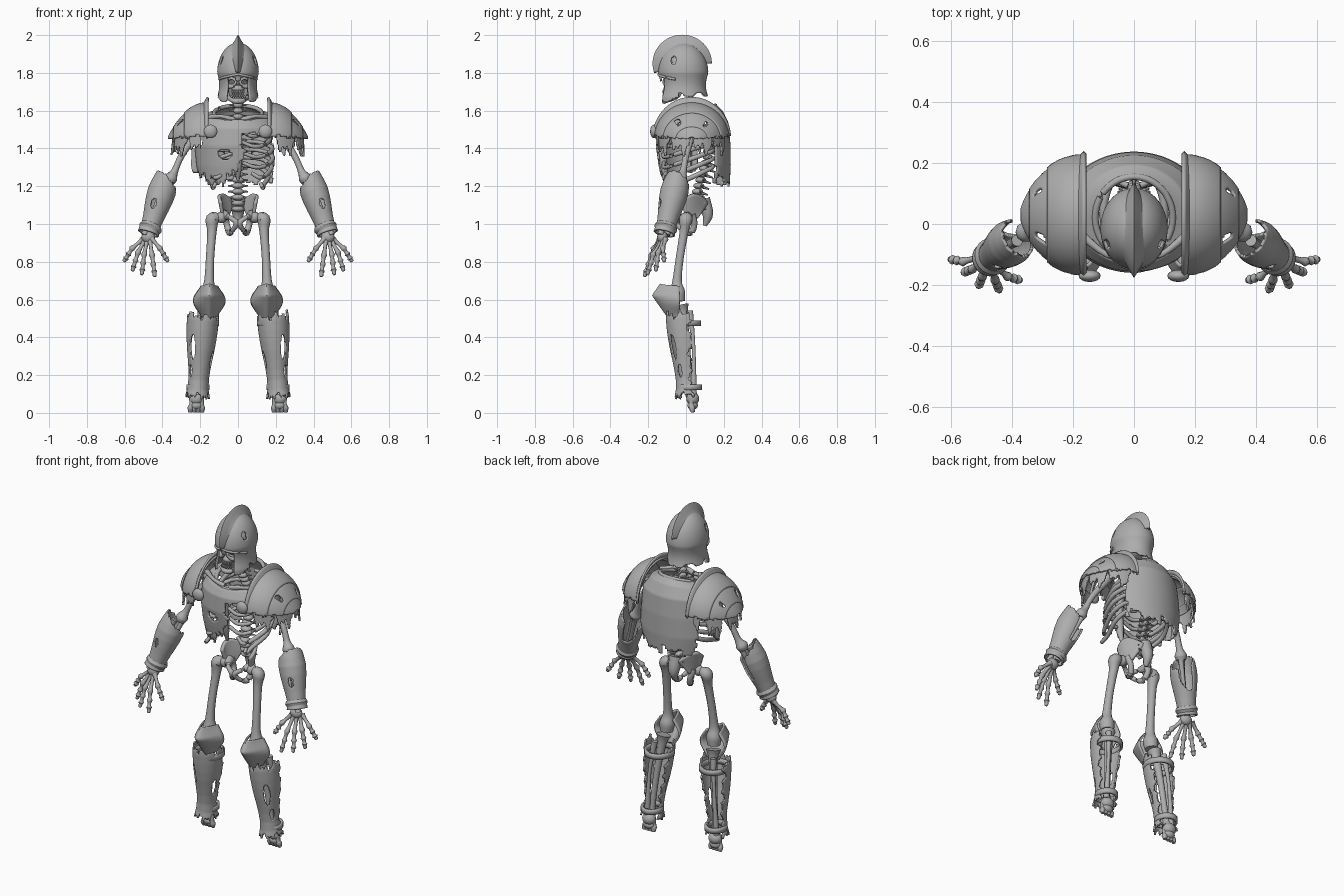
import bpy, bmesh
from math import sin, cos, pi, tau, radians
from mathutils import Vector

if "Cube" in bpy.data.objects:
    bpy.data.objects.remove(bpy.data.objects["Cube"])

grey = bpy.data.materials.new("plain_grey")
grey.use_nodes = True
grey.diffuse_color = (.42, .42, .42, 1)
grey.node_tree.nodes["Principled BSDF"].inputs["Base Color"].default_value = grey.diffuse_color


def finish(name, bm, thick=0):
    bmesh.ops.recalc_face_normals(bm, faces=bm.faces)
    mesh = bpy.data.meshes.new(name)
    bm.to_mesh(mesh)
    bm.free()
    mesh.shade_smooth()
    mesh.set_sharp_from_angle(angle=radians(50))
    mesh.materials.append(grey)
    obj = bpy.data.objects.new(name, mesh)
    bpy.context.collection.objects.link(obj)
    if thick:
        solid = obj.modifiers.new("plate", "SOLIDIFY")
        solid.thickness, solid.offset = thick, 0


def table(values, t):
    k = min(max(t, 0), .9999) * (len(values) - 1)
    i = int(k)
    return values[i] + (values[i + 1] - values[i]) * (k - i)


def jag(t):
    return (sin(t * 11) + sin(t * 23 + 1) + .6 * sin(t * 47)) / 2.6


def hole(u, v, cu, cv, ru, rv):
    return ((u - cu) / ru) ** 2 + ((v - cv) / rv) ** 2 < 1


def smooth(points, steps):
    p = [Vector(q) for q in points]
    p = [p[0] * 2 - p[1]] + p + [p[-1] * 2 - p[-2]]
    out = []
    for a, b, c, d in zip(p, p[1:], p[2:], p[3:]):
        for k in range(steps):
            t = k / steps
            out.append((b * 2 + (c - a) * t + (a * 2 - b * 5 + c * 4 - d) * t * t
                        + (b * 3 - a - c * 3 + d) * t ** 3) / 2)
    return out + [p[-2]]


def tube(name, points, side=1, sides=10, steps=4):
    """Bone or rim: points are x, y, z, radius."""
    path = smooth(points, steps)
    bm, rings = bmesh.new(), []
    for i, q in enumerate(path):
        d = (path[min(i + 1, len(path) - 1)] - path[max(i - 1, 0)]).to_3d().normalized()
        ref = Vector((0, 1, 0)) if abs(d.y) < .8 else Vector((1, 0, 0))
        e = d.cross(ref).normalized()
        g = d.cross(e)
        r = max(q.w, .003)
        ring = []
        for k in range(sides):
            w = q.to_3d() + (e * cos(tau * k / sides) + g * sin(tau * k / sides)) * r
            ring.append(bm.verts.new((w.x * side, w.y, w.z)))
        rings.append(ring)
    for a, b in zip(rings, rings[1:]):
        for k in range(sides):
            bm.faces.new((a[k], a[k - 1], b[k - 1], b[k]))
    bm.faces.new(rings[0])
    bm.faces.new(rings[-1])
    finish(name, bm)


def ball(name, centre, size):
    bm = bmesh.new()
    bmesh.ops.create_uvsphere(bm, u_segments=16, v_segments=10, radius=1)
    bmesh.ops.scale(bm, vec=size, verts=bm.verts)
    bmesh.ops.translate(bm, vec=centre, verts=bm.verts)
    finish(name, bm)


def shell(name, shape, nu, nv, keep=None, side=1, thick=.01):
    """Plate over a u, v grid; keep decides which cells stay."""
    bm = bmesh.new()
    grid = [[bm.verts.new(shape(i / nu, j / nv)) for j in range(nv + 1)] for i in range(nu + 1)]
    for i in range(nu):
        for j in range(nv):
            u, v = (i + .5) / nu, (j + .5) / nv
            if keep is None or keep(u, v, Vector(shape(u, v))):
                bm.faces.new((grid[i][j], grid[i + 1][j], grid[i + 1][j + 1], grid[i][j + 1]))
    bmesh.ops.delete(bm, geom=[v for v in bm.verts if not v.link_faces], context="VERTS")
    bmesh.ops.remove_doubles(bm, verts=bm.verts, dist=.0005)
    bmesh.ops.scale(bm, vec=(side, 1, 1), verts=bm.verts)
    finish(name, bm, thick)


def limb_plate(name, start, end, radii, arc, keep, side, squash=1):
    a, b = Vector(start), Vector(end)
    d = (b - a).normalized()
    front = Vector((0, -1, 0))
    front = (front - d * front.dot(d)).normalized()
    out = front.cross(d)

    def shape(u, v):
        t = (u - .5) * arc
        return a.lerp(b, v) + (front * cos(t) * squash + out * sin(t)) * table(radii, v)
    shell(name, shape, 72, 60, keep, side)


# Helmet with open face, nasal, cheek guards and crest
def helmet(u, v):
    a = (u - .5) * tau
    if v < .55:
        r, z = sin(v / .55 * pi / 2), 1.8 + .155 * cos(v / .55 * pi / 2)
    else:
        t = (v - .55) / .45
        r, z = 1 - .1 * sin(pi * min(t * 1.2, 1)), 1.8 - .155 * t
    return .105 * r * sin(a), -.015 - .128 * r * cos(a), z


def helmet_keep(u, v, p):
    a = abs(u - .5) * tau
    if hole(p.y, p.z, -.065, 1.865, .014, .022):
        return False
    if a < .62 and p.z < 1.785:
        return a < .12 and p.z > 1.75 + .1 * a
    return p.z > (1.655 if a < 1.4 else 1.685) + .012 * sin(a * 6)


def crest(u, v):
    t, a = 2 * v - 1, u * 3.5 - .35
    rise = .068 * (1 - abs(t)) ** 1.8
    return .055 * t, -.02 - (.085 + rise) * cos(a), 1.85 + (.08 + rise) * sin(a)


shell("helmet", helmet, 96, 56, helmet_keep)
shell("helmet_crest", crest, 40, 16, thick=.008)
tube("helmet_brow", [(.104 * sin(a), -.016 - .129 * cos(a), 1.792 - .02 * abs(a), .007)
                     for a in [k * .25 - 1.25 for k in range(11)]])

# Skull
ball("cranium", (0, -.01, 1.81), (.083, .095, .1))
ball("upper_jaw", (0, -.085, 1.715), (.036, .035, .022))
tube("lower_jaw", [(.058, -.02, 1.74, .009), (.055, -.04, 1.68, .011), (.03, -.1, 1.655, .013),
                   (0, -.115, 1.65, .014), (-.03, -.1, 1.655, .013), (-.055, -.04, 1.68, .011),
                   (-.058, -.02, 1.74, .009)])
for k in range(7):
    x = (k - 3) * .0095
    for z in (1.7, 1.678):
        ball("tooth", (x, -.12 + x * x * 14, z), (.005, .005, .011))
for s in (1, -1):
    tube("eye_socket", [(.035 + .023 * cos(k * tau / 10), -.104 + .012 * cos(k * tau / 10),
                         1.752 + .019 * sin(k * tau / 10), .008) for k in range(11)], s, 8, 2)
    tube("cheekbone", [(.02, -.11, 1.73, .008), (.055, -.09, 1.728, .013), (.08, -.03, 1.74, .007)], s)

# Spine
for k in range(20):
    t = k / 19
    z, y = 1.08 + .58 * t, table([.085, .06, .09, .12, .1, .045, .025], t)
    r = .034 - .009 * t
    ball("vertebra", (0, y, z), (r, r * .9, .017))
    tube("vertebra_spine", [(0, y, z, .011), (0, y + .055, z - .018, .004)], 1, 6, 1)
    tube("vertebra_wings", [(-r - .02, y + .02, z, .004), (0, y + .01, z, .01), (r + .02, y + .02, z, .004)], 1, 6, 1)

# Ribs, breastbone and collarbones
tube("breastbone", [(0, -.115, 1.53, .026), (0, -.125, 1.45, .022), (0, -.12, 1.32, .022), (0, -.1, 1.23, .008)])
for s in (1, -1):
    for k in range(7):
        t = k / 6
        z = 1.57 - .26 * t
        w = table([.1, .15, .175, .185, .18, .16], t)
        drop = .05 + .07 * t
        reach = .02 + .1 * max(t - .65, 0) / .35
        tube("rib", [(.02, .125, z, .01), (w * .7, .14, z - .01, .011), (w, .05, z - drop * .45, .013),
                     (w * .85, -.06, z - drop * .85, .012), (w * .45 + reach * .5, -.115, z - drop, .011),
                     (reach, -.122 + reach * .2, z - drop + .025, .01)], s, 8)
    tube("collarbone", [(.02, -.1, 1.55, .016), (.09, -.1, 1.57, .01), (.19, -.02, 1.56, .016)], s)
    shell("shoulder_blade", lambda u, v: (.07 + .13 * u, .16 - .05 * u, 1.54 - .17 * v * (1 - .7 * u)), 8, 8, side=s)


# Cuirass: whole back, front broken away on the left
def cuirass(u, v):
    a = (u - .5) * tau
    back = cos(a) < 0
    depth = table([.14, .17, .2, .21, .212, .205] if back else [.13, .15, .17, .175, .16, .135], v)
    width = table([.125, .18, .225, .24, .245, .215] if back else [.125, .18, .215, .225, .215, .19], v)
    height = table([1.585, 1.57, 1.52, 1.42, 1.31, 1.18], v)
    return width * sin(a), .02 - depth * cos(a), height - .042 * cos(a) * (1 - v) ** 2


def cuirass_keep(u, v, p):
    a = abs(u - .5) * tau
    if a > 2 + .25 * min(v * 2, 1) + .06 * jag(v):
        return p.z > 1.225 + .04 * jag(u * 4) + .3 * max(abs(p.x) - .13, 0)
    if a > 1.5:
        return p.x < 0 and a < 1.75 and 1.29 + .03 * jag(u * 4) < p.z < 1.4 or v < .2
    if hole(p.x, p.z, -.07, 1.37, .035, .026) or (abs(p.x) > .185 and p.z > 1.42):
        return False
    if p.x > .025 + .02 * jag(p.z * 3):
        return p.z > 1.48 + .03 * jag(p.x * 9)
    return p.z > 1.215 + .03 * jag(p.x * 9) + .9 * max(p.x + .09, 0) + .9 * max(-.14 - p.x, 0)


shell("cuirass", cuirass, 128, 72, cuirass_keep)
tube("neck_rim", [(.127 * sin(a), .02 - .135 * cos(a), 1.585 - .042 * cos(a), .011)
                  for a in [k * tau / 24 for k in range(25)]], 1, 8, 2)

# Pelvis
tube("tailbone", [(0, .09, 1.13, .04), (0, .115, 1.05, .03), (0, .1, .99, .01)])
for s in (1, -1):
    def hip(u, v):
        top = Vector((.02 + .08 * sin(u * pi * .65), .115 - .14 * u, 1.115 + .045 * sin(u * pi)))
        return Vector((.06 + .02 * u, .06 - .06 * u, 1.03)).lerp(top, v)
    shell("hip_wing", hip, 14, 10, side=s, thick=.018)
    tube("hip_ring", [(.075, .02, 1.045, .03), (.045, -.03, 1.035, .013), (.008, -.045, 1.005, .016),
                      (.03, -.015, .965, .012), (.045, .025, .955, .018), (.06, .045, 1, .016),
                      (.07, .03, 1.05, .022)], s)

for s in (1, -1):
    # Shoulder armour: overlapping lames, raised flange, ragged skirt and round boss
    for k, (lo, hi) in enumerate([(0, .62), (.5, 1.02), (.9, 1.4)]):
        def lame(u, v):
            a, b = (u - .5) * 3.1, lo + (hi - lo) * v
            r = 1.02 - .02 * k + .04 * v
            return (.16 + .21 * sin(b), .03 + .19 * r * cos(b) ** 1.35 * sin(a),
                    1.45 + .185 * r * cos(b) ** 1.75 * cos(a))

        def lame_keep(u, v, p):
            return not (k == 1 and (hole(u, v, .3, .5, .04, .22) or hole(u, v, .72, .6, .03, .18))) \
                and abs(u - .5) < .48 + .03 * jag(v + k)
        shell("shoulder_lame", lame, 56, 14, lame_keep, s)
    shell("shoulder_flange", lambda u, v: (.185 - .025 * v, .03 + (.18 + .025 * v) * sin((u - .5) * 3),
                                           1.45 + (.175 + .045 * v) * cos((u - .5) * 3)), 40, 4, side=s, thick=.012)
    shell("shoulder_skirt", lambda u, v: (.165 + (.175 + .015 * v) * cos((u - .5) * 2.8),
                                          .03 + .175 * sin((u - .5) * 2.8), 1.48 - .14 * v), 112, 40,
          lambda u, v, p: v < .5 + .45 * jag(u * 2.2 + s), s)
    ball("shoulder_boss", (s * .145, -.17, 1.49), (.036, .02, .036))

    # Arm bones and bracer
    elbow, wrist = Vector((.37, -.04, 1.22)), Vector((.475, -.115, .95))
    tube("upper_arm_bone", [(.215, .03, 1.5, .034), (.235, .025, 1.46, .022), (.3, 0, 1.36, .017),
                            (.335, -.015, 1.28, .019), (.353, -.025, 1.245, .034), (.36, -.03, 1.22, .026)], s)
    for off in (-.016, .018):
        shift = Vector((off, -off, 0))
        tube("forearm_bone", [(*(elbow.lerp(wrist, t) + shift), r)
                              for t, r in [(-.05, .02), (.1, .014), (.5, .011), (.9, .014), (1.03, .018)]], s)
    limb_plate("bracer", elbow + Vector((.005, 0, .04)), wrist, [.054, .064, .07, .067, .06, .052, .046, .053], tau,
               lambda u, v, p: v > .12 - .12 * cos((u - .68) * tau) + .02 * jag(u * 3)
               and not hole(u, v, .56, .55, .04, .08) and not hole(u, v, .05, .3, .13, .3), s)
    limb_plate("bracer_cuff", elbow.lerp(wrist, .84), elbow.lerp(wrist, .94), [.05, .057, .05], tau, None, s)

    # Hand
    ball("wrist_bones", (s * .475, -.125, .93), (.036, .028, .032))
    for i, tip in enumerate([(.37, -.185, .8), (.44, -.22, .72), (.51, -.205, .73), (.56, -.16, .75), (.605, -.115, .8)]):
        tip = Vector(tip)
        base = Vector((.455 + .012 * i, -.14 + .008 * i, .92))
        mid = base.lerp(tip, .45) + Vector((.004 * (i - 1), -.012, .004))
        joints = [base, mid, mid.lerp(tip, .42), mid.lerp(tip, .75), tip]
        path = []
        for a, b in zip(joints, joints[1:]):
            path += [(*a, .016), (*a.lerp(b, .3), .0105), (*a.lerp(b, .75), .0105)]
        tube("finger", path + [(*tip, .006)], s, 8, 2)

    # Thigh bone and knee plate
    ball("thigh_head", (s * .088, .005, 1.035), (.03, .03, .03))
    tube("thigh_bone", [(.095, .005, 1.035, .02), (.135, 0, 1.025, .036), (.138, -.01, .96, .025),
                        (.148, -.033, .82, .022), (.153, -.047, .7, .026), (.155, -.045, .64, .042),
                        (.157, -.04, .59, .036)], s)

    def knee(u, v):
        t, h = 2 * u - 1, 2 * v - 1
        wide = .04 + .042 * cos(min(abs(h - .05) * 1.5, pi / 2)) ** 1.5
        return (.152 + wide * t, -.035 - .035 * (1 - t * t)
                - .105 * (1 - abs(t) ** 1.5) * (1 - abs(h - .35) * .62), .59 + .092 * h - .012 * abs(t) * h)
    shell("knee_plate", knee, 24, 24, side=s)

    # Shin bones, greave, straps and hanging foot
    tube("shin_bone", [(.165, -.025, .57, .042), (.17, -.015, .52, .026), (.19, .005, .35, .018),
                       (.21, .02, .15, .018), (.215, .025, .1, .03)], s)
    tube("calf_bone", [(.195, .02, .54, .018), (.215, .04, .35, .01), (.23, .04, .1, .018)], s)
    limb_plate("greave", (.182, -.015, .55), (.216, .012, .07),
               [.076, .08, .078, .074, .068, .06, .053, .049, .052, .064], 4.3,
               lambda u, v, p: v > .07 + .06 * jag(u * 2 + s) and abs(u - .5) < .44 + .06 * jag(v * 2)
               and v < .95 + .05 * jag(u * 2)
               and not hole(u, v, .65, .42, .055, .14) and not hole(u, v, .72, .68, .05, .07)
               and not hole(u, v, .22, .55, .05, .1), s, 1.12)
    for x, y, z, r in [(.182, -.01, .475, .075), (.212, .018, .135, .054)]:
        shell("greave_strap", lambda u, v: (x + r * cos(u * tau), y + r * 1.1 * sin(u * tau), z + .03 * (v - .5)),
              28, 2, side=s, thick=.014)
    ball("heel", (s * .22, .036, .075), (.04, .034, .035))
    ball("foot_ball", (s * .22, .035, .04), (.034, .028, .024))
    for i in range(4):
        x = .194 + .017 * i
        tube("toe", [(x, .03, .08, .014), (x, .028, .045, .013), (x + .003 * (i - 1), .032, .025, .016),
                     (x + .004 * (i - 1), .037, .003, .01)], s, 8)
